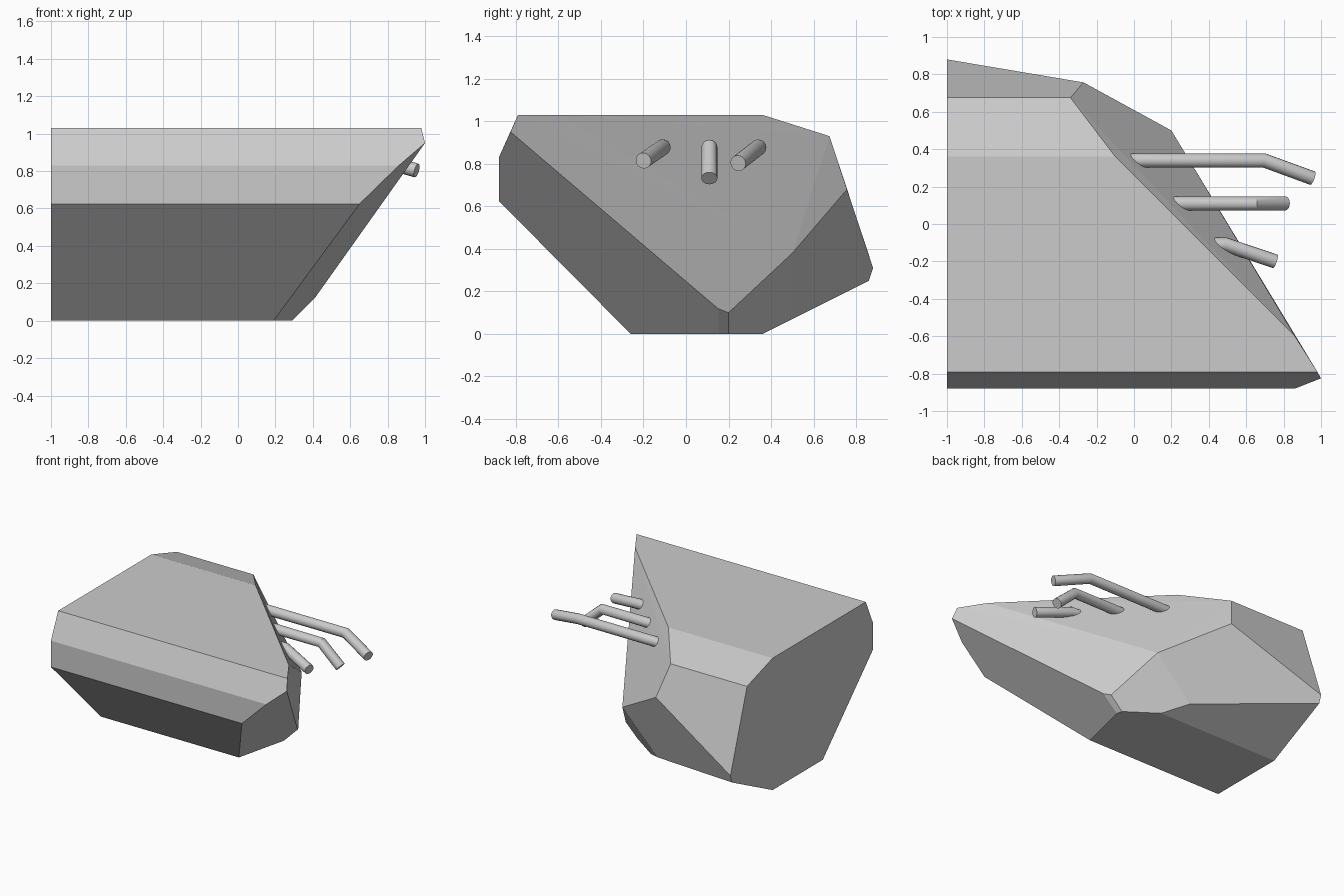
import bpy, bmesh

if "Cube" in bpy.data.objects:
    bpy.data.objects.remove(bpy.data.objects["Cube"])

# Faceted hull: left-end profile (y, z) plus the corners of the angled right end
profile = [(-.79, 1.03), (-.88, .83), (-.88, .625), (-.26, 0), (.36, 0),
           (.86, .25), (.88, .31), (.675, .93), (.36, 1.03)]
end_corners = [(.98, -.79, 1.03), (1, -.825, .95), (.86, -.88, .83), (.65, -.88, .625),
               (.19, -.26, 0), (.29, .155, 0), (.28, .2, 0), (.05, .36, 0),
               (.41, .15, .12), (.38, .2, .1), (-.1, .5, .07), (.2, .5, .38),
               (-.27, .757, .68), (-.34, .675, .93), (-.1, .36, 1.03), (.86, -.6, 1.03)]
bm = bmesh.new()
for co in [(-1, y, z) for y, z in profile] + end_corners:
    bm.verts.new(co)
hull = bmesh.ops.convex_hull(bm, input=bm.verts[:])
loose = [v for v in bm.verts if not v.link_faces]
bmesh.ops.delete(bm, geom=loose, context='VERTS')
bmesh.ops.dissolve_limit(bm, angle_limit=.04, verts=bm.verts[:], edges=bm.edges[:])
bmesh.ops.recalc_face_normals(bm, faces=bm.faces[:])
mesh = bpy.data.meshes.new("body")
bm.to_mesh(mesh)
bm.free()
bpy.context.collection.objects.link(bpy.data.objects.new("body", mesh))


def pipe(name, path, radius=.038):
    """Round bar with sharp bends and flat capped ends."""
    curve = bpy.data.curves.new(name, 'CURVE')
    curve.dimensions = '3D'
    curve.bevel_depth = radius
    curve.bevel_resolution = 6
    curve.use_fill_caps = True
    spline = curve.splines.new('POLY')
    spline.points.add(len(path) - 1)
    for p, co in zip(spline.points, path):
        p.co = (*co, 1)
    obj = bpy.data.objects.new(name, curve)
    bpy.context.collection.objects.link(obj)
    bpy.ops.object.select_all(action='DESELECT')
    obj.select_set(True)
    bpy.context.view_layer.objects.active = obj
    bpy.ops.object.convert(target='MESH')
    bpy.ops.object.shade_smooth_by_angle()


# Three bent bars leaving the slanted face
pipe("long_pipe", [(-.06, .34, .877), (.695, .34, .877), (.955, .245, .803)])
pipe("middle_pipe", [(.17, .11, .877), (.645, .11, .877), (.808, .11, .732)])
pipe("short_pipe", [(.39, -.11, .877), (.49, -.11, .877), (.755, -.2, .815)])
